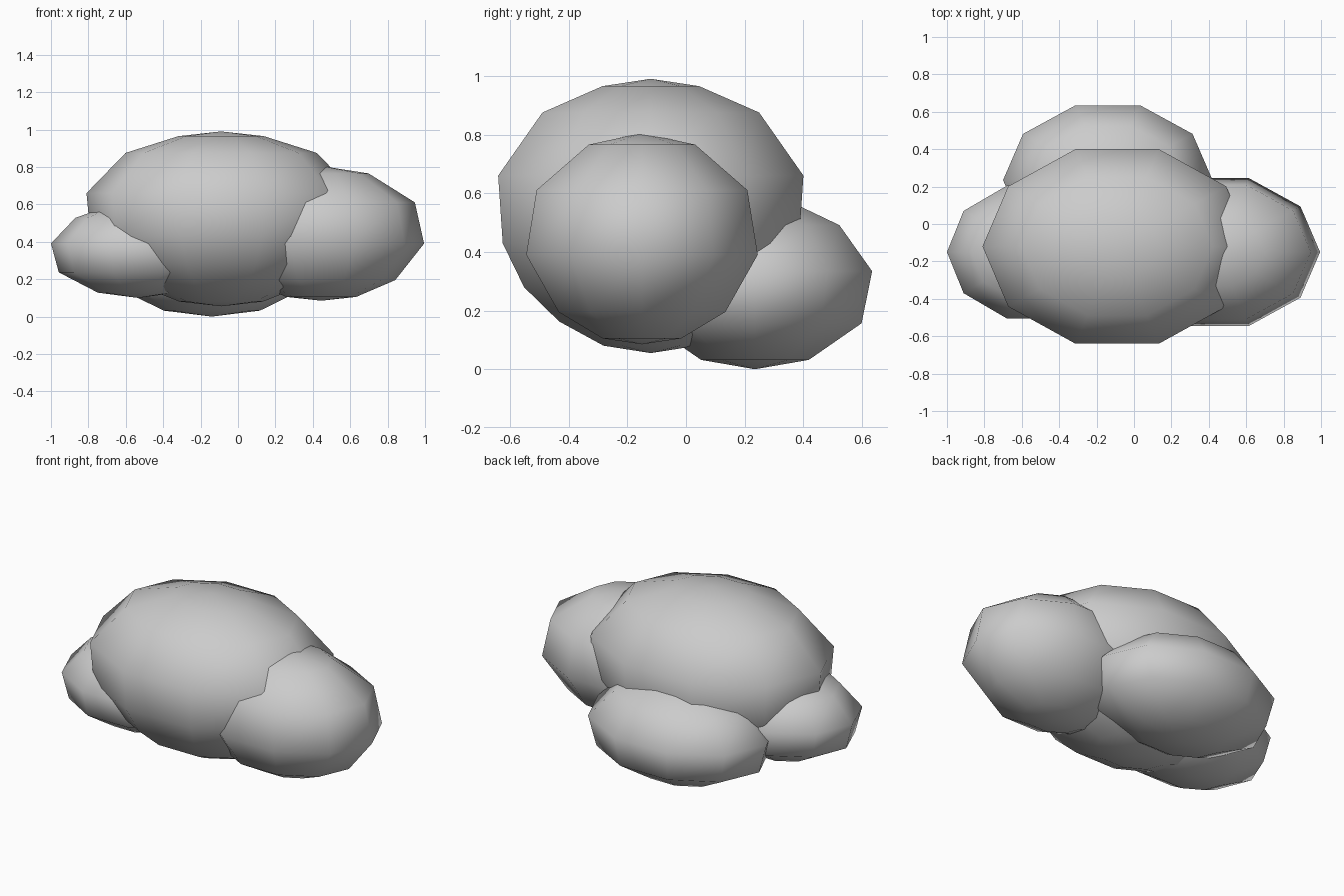
import bpy
import bmesh
from math import cos, sin, tau

if "Cube" in bpy.data.objects:
    bpy.data.objects.remove(bpy.data.objects["Cube"])

SIDES = 10

# Lathe profiles as (radius fraction, height fraction), tips excluded
BODY = [(.31, .027), (.60, .115), (.83, .24), (.97, .40), (1, .647), (.71, .877), (.317, .973)]
LOBE = [(.46, .055), (.91, .27), (1, .576), (.72, .847), (.34, .972)]
LOBE_FLIPPED = [(r, 1 - h) for r, h in reversed(LOBE)]


def blob(name, profile, x, y, rx, ry, bottom, top):
    """Ten-sided squashed ball turned from a profile."""
    height = top - bottom
    bm = bmesh.new()
    low = bm.verts.new((x, y, bottom))
    high = bm.verts.new((x, y, top))
    rings = [[bm.verts.new((x + rx * r * cos(tau * i / SIDES),
                            y + ry * r * sin(tau * i / SIDES),
                            bottom + height * h)) for i in range(SIDES)]
             for r, h in profile]
    for i in range(SIDES):
        j = (i + 1) % SIDES
        bm.faces.new((low, rings[0][j], rings[0][i]))
        bm.faces.new((rings[-1][i], rings[-1][j], high))
        for a, b in zip(rings, rings[1:]):
            bm.faces.new((a[i], a[j], b[j], b[i]))
    for f in bm.faces:
        f.smooth = True
    mesh = bpy.data.meshes.new(name)
    bm.to_mesh(mesh)
    bm.free()
    obj = bpy.data.objects.new(name, mesh)
    bpy.context.collection.objects.link(obj)


# Large central mass
blob("main_puff", BODY, -.09, -.12, .72, .547, .055, .99)
# Smaller lobes around it
blob("right_puff", LOBE_FLIPPED, .445, -.15, .55, .415, .085, .805)
blob("left_puff", LOBE, -.535, -.15, .465, .374, .10, .605)
blob("back_puff", LOBE, -.14, .235, .56, .42, 0, .58)
